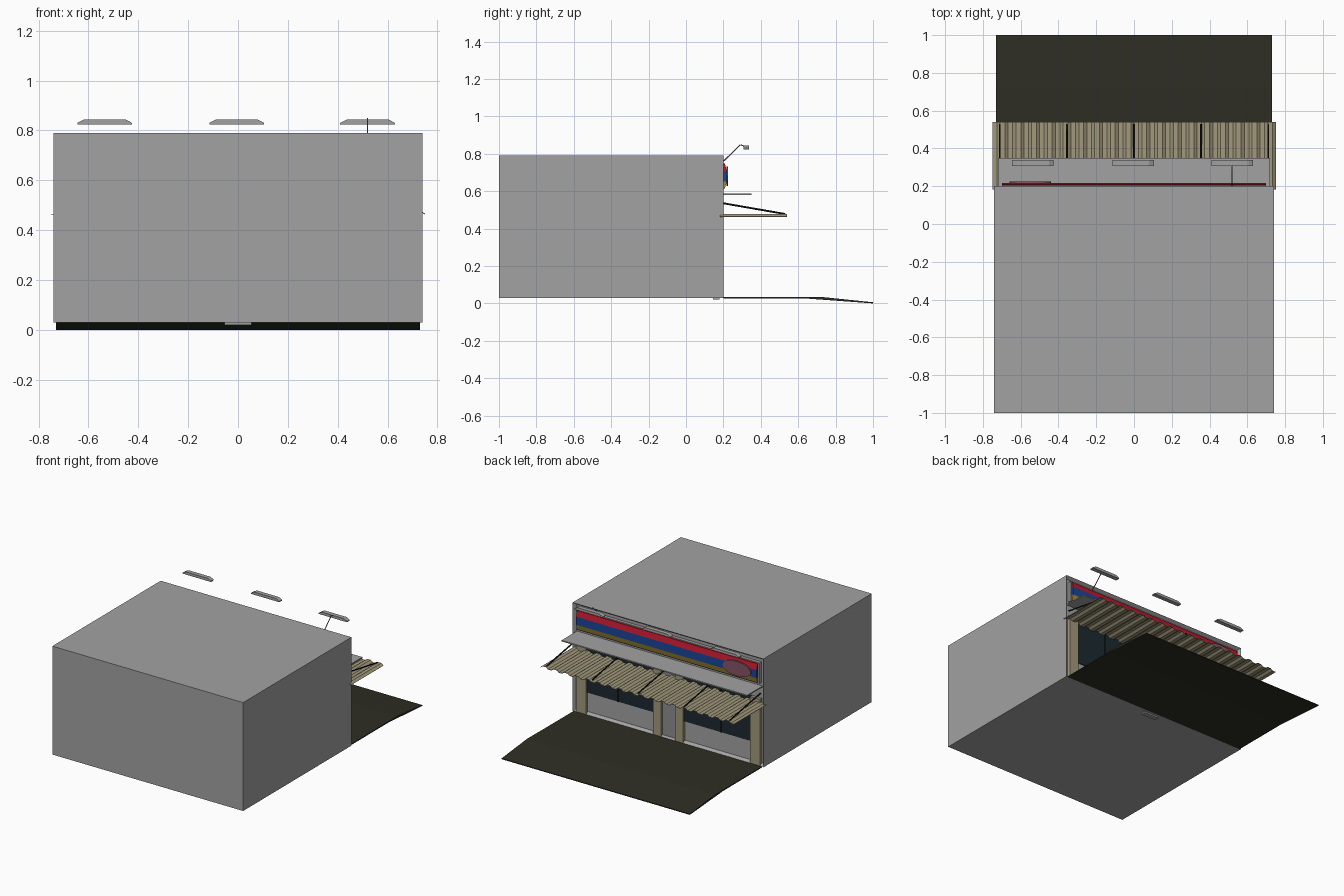
import bpy, bmesh
from mathutils import Vector

cube = bpy.data.objects.get("Cube")
if cube:
    bpy.data.objects.remove(cube, do_unlink=True)


def material(name, *rgb):
    m = bpy.data.materials.new(name)
    m.use_nodes = True
    m.diffuse_color = (*rgb, 1)
    m.node_tree.nodes["Principled BSDF"].inputs["Base Color"].default_value = (*rgb, 1)
    return m


GREY = material("wall grey", 0.36, 0.36, 0.36)
DOOR = material("door grey", 0.27, 0.27, 0.28)
BEIGE = material("beige metal", 0.36, 0.32, 0.2)
RED = material("red", 0.5, 0.01, 0.025)
BLUE = material("blue", 0.01, 0.06, 0.32)
YELLOW = material("yellow", 0.38, 0.28, 0.04)
GLASS = material("dark glass", 0.012, 0.022, 0.03)
ASPHALT = material("asphalt", 0.027, 0.026, 0.017)
BLACK = material("black metal", 0.01, 0.01, 0.01)
PINK = material("dull pink", 0.24, 0.09, 0.13)


def finish(name, bm, mat):
    bmesh.ops.recalc_face_normals(bm, faces=bm.faces)
    mesh = bpy.data.meshes.new(name)
    bm.to_mesh(mesh)
    bm.free()
    mesh.materials.append(mat)
    obj = bpy.data.objects.new(name, mesh)
    bpy.context.collection.objects.link(obj)
    return obj


def box_mesh(x0, x1, y0, y1, z0, z1):
    bm = bmesh.new()
    bmesh.ops.create_cube(bm, size=1)
    bmesh.ops.scale(bm, vec=(x1 - x0, y1 - y0, z1 - z0), verts=bm.verts)
    bmesh.ops.translate(bm, vec=((x0 + x1) / 2, (y0 + y1) / 2, (z0 + z1) / 2), verts=bm.verts)
    return bm


def box(name, mat, *bounds):
    return finish(name, box_mesh(*bounds), mat)


def prism(name, mat, points, direction):
    """Close a 3D outline into a face and extrude it."""
    bm = bmesh.new()
    face = bm.faces.new([bm.verts.new(p) for p in points])
    new = bmesh.ops.extrude_face_region(bm, geom=[face])["geom"]
    moved = [v for v in new if isinstance(v, bmesh.types.BMVert)]
    bmesh.ops.translate(bm, vec=direction, verts=moved)
    return finish(name, bm, mat)


def rod(name, mat, a, b, radius):
    a, b = Vector(a), Vector(b)
    bm = bmesh.new()
    bmesh.ops.create_cone(bm, cap_ends=True, segments=6, radius1=radius,
                          radius2=radius, depth=(b - a).length)
    obj = finish(name, bm, mat)
    obj.rotation_euler = (b - a).to_track_quat('Z', 'Y').to_euler()
    obj.location = (a + b) / 2
    return obj


# Building shell with a shallow recessed shopfront
bm = box_mesh(-0.74, 0.74, -1, 0.2, 0.03, 0.79)
bm.normal_update()
shopfront = [f for f in bm.faces if f.normal.y > 0.9]
bmesh.ops.inset_region(bm, faces=shopfront, thickness=0.022, depth=-0.022)
finish("building_shell", bm, GREY)
box("underside_block", GREY, -0.055, 0.055, 0.145, 0.178, 0.02, 0.031)

# Forecourt: level, then ramping down
pad = [(0.2, 0.033), (0.72, 0.035), (1, 0.006), (1, 0), (0.63, 0.027), (0.2, 0.027)]
prism("forecourt", ASPHALT, [(-0.73, y, z) for y, z in pad], (1.46, 0, 0))

# Windows with mullions, posts and door
for side, label in ((1, "left"), (-1, "right")):
    x0, x1 = sorted((side * 0.1, side * 0.65))
    box(f"{label}_window", GLASS, x0, x1, 0.175, 0.184, 0.18, 0.5)
    box(f"{label}_mullion", BLACK, side * 0.4 - 0.004, side * 0.4 + 0.004,
        0.18, 0.188, 0.18, 0.5)
    for part, x, w in (("outer_post", 0.675, 0.075), ("door_post", 0.085, 0.06)):
        box(f"{label}_{part}", BEIGE, side * x - w / 2, side * x + w / 2,
            0.175, 0.2, 0.03, 0.5)
box("door", DOOR, -0.056, 0.056, 0.175, 0.184, 0.04, 0.5)

# Striped sign: backing, three bowed stripes and an oval badge
box("sign_backing", GREY, -0.71, 0.71, 0.17, 0.2, 0.608, 0.754)
stripes = (("red", RED, 0.708, 0.748, 0.218, 0.208),
           ("blue", BLUE, 0.652, 0.708, 0.218, 0.218),
           ("yellow", YELLOW, 0.615, 0.652, 0.208, 0.218))
for name, mat, low, high, y_low, y_high in stripes:
    outline = [(0.19, low), (y_low, low), (y_high, high), (0.19, high)]
    prism(f"{name}_sign_stripe", mat, [(-0.7, y, z) for y, z in outline], (1.4, 0, 0))
bm = bmesh.new()
bmesh.ops.create_cone(bm, cap_ends=True, segments=16, radius1=1, radius2=1, depth=1)
badge = finish("oval_badge", bm, PINK)
badge.scale = (0.11, 0.052, 0.009)
badge.rotation_euler.x = 1.5708
badge.location = (-0.55, 0.22, 0.68)

# Flat canopy slab under the sign
box("canopy_slab", GREY, -0.72, 0.72, 0.18, 0.35, 0.58, 0.588)

# Corrugated awning: repeated trapezoid ridges
RIDGES = 18
pitch = 1.5 / RIDGES
bm = bmesh.new()
previous = None
for i in range(RIDGES):
    for t, z in ((0, 0.464), (0.3, 0.464), (0.5, 0.476), (0.8, 0.476), (1, 0.464)):
        if t == 1 and i < RIDGES - 1:
            continue
        x = -0.75 + (i + t) * pitch
        row = [bm.verts.new((x, y, z)) for y in (0.182, 0.54)]
        if previous:
            bm.faces.new((previous[0], row[0], row[1], previous[1]))
        previous = row
awning = finish("corrugated_awning", bm, BEIGE)
solid = awning.modifiers.new("thickness", 'SOLIDIFY')
solid.thickness = 0.003
solid.offset = 0

# Awning stays
for i in range(5):
    x = -0.71 + i * 0.355
    rod(f"awning_stay_{i + 1}", BLACK, (x, 0.19, 0.537), (x, 0.53, 0.478), 0.005)

# Sign lamps with tapered tops, and the lamp arm
for i, x in enumerate((-0.535, -0.005, 0.52)):
    outline = [(-0.11, 0.824), (0.11, 0.824), (0.11, 0.83), (0.085, 0.843),
               (-0.085, 0.843), (-0.11, 0.83)]
    prism(f"sign_lamp_{i + 1}", GREY, [(x + dx, 0.308, z) for dx, z in outline],
          (0, 0.03, 0))
rod("lamp_arm", DOOR, (0.52, 0.19, 0.75), (0.52, 0.29, 0.848), 0.003)
rod("lamp_arm_tip", DOOR, (0.52, 0.29, 0.848), (0.52, 0.32, 0.838), 0.003)
